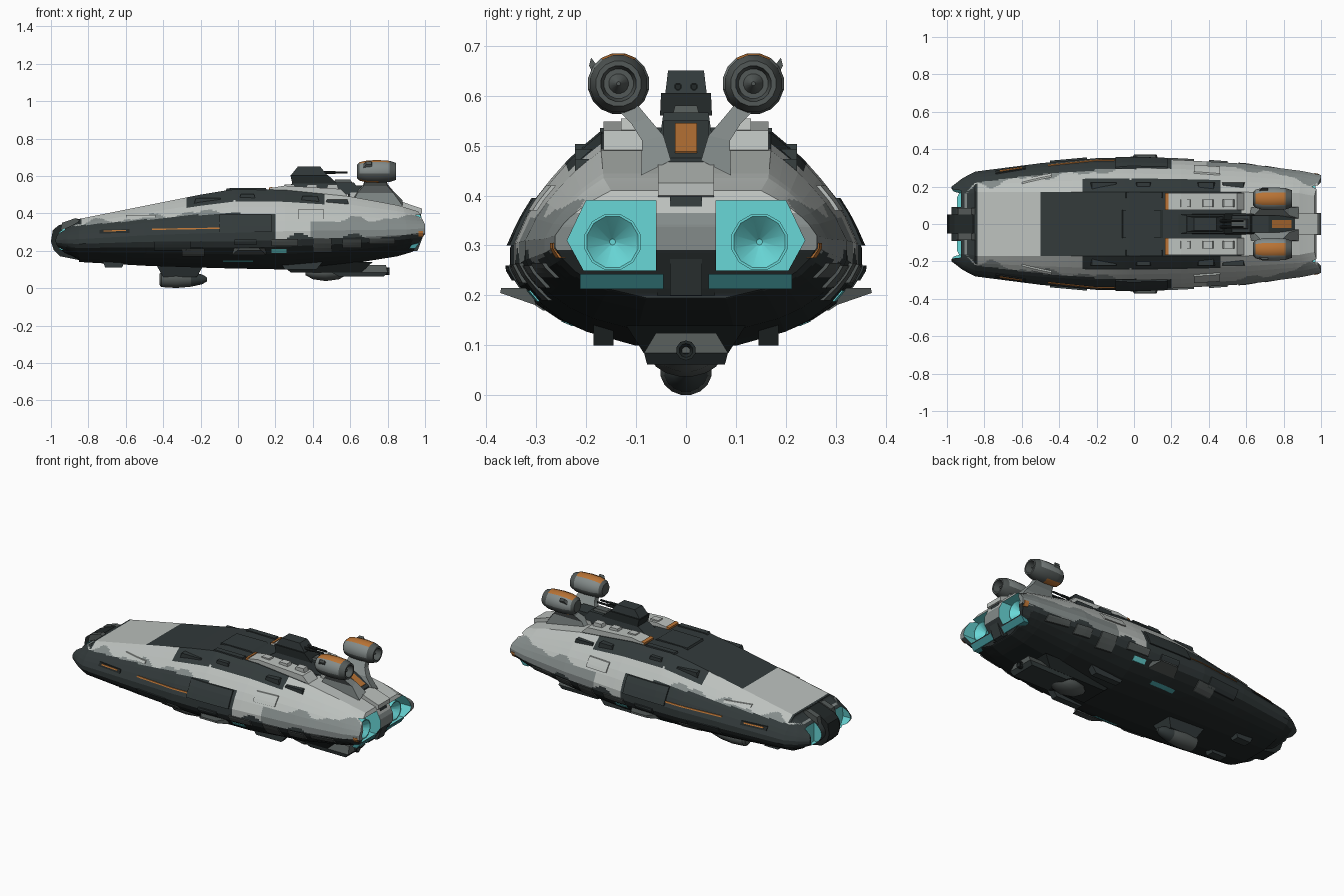
import bpy, bmesh, math
from math import sin, cos, pi

if "Cube" in bpy.data.objects:
    bpy.data.objects.remove(bpy.data.objects["Cube"])

COLORS = {"charcoal": (.032, .042, .043), "light_grey": (.50, .53, .51), "mid_grey": (.23, .26, .255),
          "steel": (.085, .098, .095), "near_black": (.016, .021, .021),
          "orange": (.48, .17, .035), "cyan_glow": (.14, .68, .68), "teal": (.06, .33, .35)}
MATS, IDX = [], {}
for n, c in COLORS.items():
    m = bpy.data.materials.new(n)
    m.diffuse_color = (*c, 1)
    m.use_nodes = True
    m.node_tree.nodes["Principled BSDF"].inputs["Base Color"].default_value = m.diffuse_color
    IDX[n] = len(MATS)
    MATS.append(m)


def make(name, verts, faces, mat, smooth=False):
    """mat is a colour name or a rule(centre, normal) -> colour name"""
    me = bpy.data.meshes.new(name)
    me.from_pydata(verts, [], faces)
    for m in MATS:
        me.materials.append(m)
    bm = bmesh.new()
    bm.from_mesh(me)
    bmesh.ops.recalc_face_normals(bm, faces=bm.faces)
    for f in bm.faces:
        f.material_index = IDX[mat(f.calc_center_median(), f.normal) if callable(mat) else mat]
    bm.to_mesh(me)
    bm.free()
    ob = bpy.data.objects.new(name, me)
    bpy.context.collection.objects.link(ob)
    if smooth:
        bpy.ops.object.select_all(action='DESELECT')
        ob.select_set(True)
        bpy.context.view_layer.objects.active = ob
        bpy.ops.object.shade_smooth_by_angle(angle=math.radians(35))
    return ob


def rings(name, rows, mat, smooth=False):
    """loft closed rings of equal length and cap both ends"""
    n = len(rows[0])
    faces = [(i*n+j, i*n+(j+1) % n, (i+1)*n+(j+1) % n, (i+1)*n+j) for i in range(len(rows)-1) for j in range(n)]
    faces += [tuple(range(n)), tuple(range((len(rows)-1)*n, len(rows)*n))]
    return make(name, [v for r in rows for v in r], faces, mat, smooth)


def block(name, lo, hi, mat):
    """frustum between two rectangles (x0, x1, y0, y1, z)"""
    return rings(name, [[(a, c, z), (b, c, z), (b, d, z), (a, d, z)] for a, b, c, d, z in (lo, hi)], mat)


def prism(name, prof, y0, y1, mat):
    """side profile (x, z) extruded across y"""
    return rings(name, [[(x, y, z) for x, z in prof] for y in (y0, y1)], mat)


def lathe(name, prof, y, z, mat, n=16, sy=1.0):
    """profile (x, radius) turned about the x direction"""
    return rings(name, [[(x, y+sy*r*cos(2*pi*(k+.5)/n), z+r*sin(2*pi*(k+.5)/n)) for k in range(n)]
                        for x, r in prof], mat, True)


# ---- hull shape: x, top z, deck half width, half width, widest z, bottom z
ST = [(-1, .315, .16, .20, .25, .19), (-.93, .35, .165, .245, .25, .15), (-.85, .37, .17, .28, .25, .14),
      (-.5, .44, .17, .325, .265, .12), (-.2, .50, .17, .352, .27, .11), (-.02, .53, .17, .352, .27, .105),
      (.25, .525, .17, .342, .28, .10), (.6, .49, .17, .322, .29, .13), (.9, .435, .165, .283, .3, .178),
      (1, .41, .15, .262, .31, .195)]
UP = [(0, 1), (.17, .9), (.36, .78), (.55, .63), (.72, .48), (.86, .32), (1, .1)]
LOW = [(1, .12), (.92, .32), (.78, .54), (.6, .72), (.4, .85), (0, 1)]
NX, SUB = 160, 4


def params(x):
    for a, b in zip(ST, ST[1:]):
        if x <= b[0]:
            t = (x-a[0])/(b[0]-a[0])
            return [p+(q-p)*t for p, q in zip(a, b)]
    return ST[-1]


def section(x):
    _, zt, yt, w, zm, zb = params(x)
    yb = .3*w
    return [(yt+(w-yt)*a, zm+(zt-zm)*b) for a, b in UP] + [(yb+(w-yb)*a, zm-(zm-zb)*b) for a, b in LOW]


def side_y(x, z):
    s = section(x)
    for (ya, za), (yb, zb) in zip(s, s[1:]):
        if zb <= z <= za:
            return ya+(yb-ya)*(za-z)/(za-zb+1e-9)
    return s[0][0] if z > s[0][1] else s[-1][0]


def hull_color(c, n):
    x, y, z = c
    _, zt, yt, w, zm, zb = params(max(-1, min(1, x)))
    h = (z-zm)/(zt-zm)
    wav = .012*sin(23*x)+.008*sin(41*x+1)
    if n.z > .9 and abs(y) < .12 and h > .8:                   # deck
        return "charcoal" if x < -.84 or -.5 < x < .58 else "light_grey"
    if z < zm-.02 and x > .93 or x < -.92:
        return "charcoal"
    if n.z < -.6 or z < zb+.05:                                # belly
        return "near_black"
    if h > .76 and (x < -.84 or -.27 < x < .46):               # deck edges
        return "charcoal"
    if x < -.1:
        edge = .33+.09*(x+.9)
        return "charcoal" if z < edge else "mid_grey" if z < edge+.012+wav else "light_grey"
    if x < .2:
        return "charcoal" if z < .4 else "light_grey"
    if z > .355+wav+.03*(x-.2):
        return "light_grey"
    if z > .275+wav:
        return "mid_grey" if x > .40+wav*3 else "light_grey"
    return "charcoal"


def rake(x, z):
    """lean the bow and stern edges"""
    k = max(0, (abs(x)-.85)/.15)
    if x < 0:
        return x+k*(.025+.04*((z-.255)/.06)**2)
    return x-k*(.065*max(0, min(1, (.29-z)/.09))+.03*max(0, (z-.34)/.06))


rows = []
for i in range(NX+1):
    x = -1+i*2/NX
    s = section(x)
    half = [(a[0]+(b[0]-a[0])*j/SUB, a[1]+(b[1]-a[1])*j/SUB) for a, b in zip(s, s[1:]) for j in range(SUB)] + [s[-1]]
    rows.append([(rake(x, z), y, z) for y, z in half] + [(rake(x, z), -y, z) for y, z in reversed(half)])
n = len(rows[0])
faces = [(i*n+j, i*n+(j+1) % n, (i+1)*n+(j+1) % n, (i+1)*n+j) for i in range(NX) for j in range(n)]
for o in (0, NX*n):                                            # end caps as strips
    faces += [(o+j, o+j+1, o+n-2-j, o+n-1-j) for j in range(n//2-1)]
hull = make("hull", [v for r in rows for v in r], faces, hull_color)

# glowing engine and bow bays cut into the hull
for s in (1, -1):
    for x0, x1, p in ((.90, 1.2, [(.06, .25), (.205, .25), (.238, .31), (.2, .39), (.06, .39)]),
                      (-1.2, -.925, [(.09, .205), (.165, .205), (.19, .25), (.175, .34), (.09, .34)])):
        cut = rings("bay_cutter", [[(x, s*y, z) for y, z in p] for x in (x0, x1)], "cyan_glow")
        cut.hide_render = True
        mod = hull.modifiers.new("bay", 'BOOLEAN')
        mod.operation, mod.solver, mod.object = 'DIFFERENCE', 'EXACT', cut
        dg = bpy.context.evaluated_depsgraph_get()
        me = bpy.data.meshes.new_from_object(hull.evaluated_get(dg))
        hull.modifiers.clear()
        hull.data = me
        bpy.data.objects.remove(cut)


def skin(name, s, x0, x1, z0, z1, mat, t=.005, rise=0.0):
    """plate that follows the flank; rise tilts it along x"""
    rws = []
    for i in range(9):
        x = x0+(x1-x0)*i/8
        zs = [z0+(z1-z0)*j/3+rise*i/8 for j in range(4)]
        rws.append([(x, s*(side_y(x, z)+t), z) for z in zs] +
                   [(x, s*(side_y(x, z)-.01), z) for z in reversed(zs)])
    rings(name, rws, mat)


def pod_color(c, nn):
    if abs(nn.z) > .75 and abs(c.z-.624) > .045 and .66 < c.x < (.82 if nn.z > 0 else .76):
        return "orange"
    return "steel" if c.x > .8 or c.x < .66 or nn.z < -.3 else "mid_grey"


for s in (1, -1):
    # engine nozzles and the glowing strip under each bay
    lathe("engine_nozzle", [(.89, .05), (.955, .058), (.955, .053), (.91, .006)], s*.147, .307, "cyan_glow", 12)
    rings("stern_lower_glow", [[(rake(1, z)+d, s*y, z) for d, z in ((.004, .213), (.004, .243), (-.03, .243), (-.03, .213))]
                               for y in (.045, .212)], "teal")
    # painted stripes and lit slits
    skin("orange_stripe", s, -.46, -.1, .311, .318, "orange", .004, .006)
    skin("bow_vent", s, -.74, -.58, .292, .312, "near_black", .006, .004)
    skin("bow_vent_stripe", s, -.72, -.6, .302, .308, "orange", .009, .004)
    skin("stern_stripe", s, .965, .99, .275, .305, "orange", .003)
    skin("belly_window", s, -.08, .08, .139, .149, "teal", .004)
    skin("flank_window", s, .18, .26, .188, .21, "cyan_glow", .004)
    # flank armour panels
    for x0, x1, z0, z1, c in ((-.1, .18, .3, .395, "charcoal"), (.18, .32, .225, .262, "steel"),
                              (.40, .50, .19, .265, "steel"), (.56, .66, .215, .26, "steel"),
                              (.70, .84, .235, .265, "steel"), (.32, .46, .37, .42, "light_grey"),
                              (-.02, .10, .23, .26, "charcoal"), (-.45, -.25, .2, .25, "charcoal"),
                              (-.6, -.44, .378, .39, "light_grey"), (-.3, -.18, .17, .21, "steel")):
        skin("flank_panel", s, x0, x1, z0, z1, c, .009)
    # side sponson fins
    rings("side_fin", [[(-.03, s*.30, .18), (.15, s*.30, .18), (.15, s*.31, .215), (-.03, s*.31, .215)],
                       [(.0, s*.372, .205), (.12, s*.372, .205), (.11, s*.37, .215), (.01, s*.37, .215)]], "steel")
    # shoulder boxes along the deck edge
    a, b = sorted((s*.185, s*.222))
    for x0, x1, z in ((-.24, -.08, .475), (.0, .1, .495), (.33, .44, .485), (.46, .6, .465)):
        block("shoulder_box", (x0, x1, a, b, z-.04), (x0+.015, x1-.015, a, b, z+.008), "charcoal")
    # raised light deck housings
    a, b = sorted((s*.075, s*.165))
    prism("deck_housing", [(.17, .5), (.17, .535), (.25, .548), (.55, .53), (.6, .48)], a, b, "light_grey")
    prism("housing_trim", [(.165, .5), (.165, .537), (.185, .542), (.185, .5)], a, b, "orange")
    a, b = sorted((s*.09, s*.13))
    for x in (.24, .36, .47):
        block("housing_hatch", (x, x+.07, a, b, .52), (x+.01, x+.06, a, b, .554), "light_grey")
    a, b = sorted((s*.14, s*.172))
    block("deck_rail", (-.06, .16, a, b, .50), (-.04, .15, a, b, .535), "charcoal")
    # nacelle pods on struts
    lathe("nacelle", [(.635, .035), (.65, .05), (.69, .06), (.75, .062), (.81, .058), (.845, .046),
                      (.845, .036), (.80, .03), (.80, .02), (.83, .004)], s*.135, .624, pod_color, 16)
    rings("nacelle_fin", [[(.66, s*.17, .65), (.72, s*.17, .65), (.72, s*.18, .63), (.66, s*.18, .63)],
                          [(.685, s*.19, .676), (.715, s*.19, .676), (.715, s*.194, .66), (.685, s*.194, .66)]], "steel")
    rings("nacelle_strut", [[(a, s*u, z), (b, s*u, z), (b, s*v, z-dz), (a, s*v, z-dz)] for a, b, u, v, z, dz in
                            ((.60, .88, .03, .09, .47, .03), (.64, .83, .045, .088, .52, .01),
                             (.67, .80, .075, .11, .555, .01), (.68, .79, .1, .14, .585, .01))], "mid_grey")
    # bow cheek blocks, ventral boxes
    a, b = sorted((s*.05, s*.085))
    prism("bow_cheek", [(-.95, .31), (-.94, .35), (-.87, .374), (-.84, .36), (-.84, .31)], a, b, "steel")
    a, b = sorted((s*.08, s*.13))
    block("belly_box", (-.71, -.62, a, b, .11), (-.73, -.6, a, b, .16), "charcoal")
    a, b = sorted((s*.145, s*.185))
    block("belly_box", (.25, .42, a, b, .10), (.22, .46, a, b, .15), "charcoal")
    # twin gun barrels
    lathe("gun_barrel", [(.44, .008), (.52, .008), (.52, .006), (.585, .006)], s*.016, .618, "near_black", 8)

# bow centre block
prism("bow_block", [(-.985, .205), (-1, .25), (-.99, .31), (-.96, .335), (-.86, .372), (-.82, .36), (-.85, .15), (-.95, .17)],
      -.052, .052, "near_black")
# forward deck plate
prism("deck_plate", [(-.07, .51), (-.06, .534), (.14, .536), (.18, .51)], -.075, .075, "charcoal")
# stern divider, ridge and tower
prism("stern_divider", [(.85, .40), (.965, .40), (.975, .3), (.94, .2), (.8, .19)], -.058, .058, "near_black")
prism("stern_divider_rib", [(.85, .405), (.975, .405), (.998, .3), (.96, .2), (.8, .19)], -.032, .032, "charcoal")
prism("stern_ridge", [(.58, .42), (.6, .51), (.72, .515), (.985, .425), (.985, .40), (.9, .38)], -.056, .056, "light_grey")
prism("tower", [(.58, .46), (.6, .55), (.72, .55), (.86, .475), (.86, .44)], -.045, .045, "charcoal")
prism("tower_patch", [(.735, .537), (.84, .481), (.843, .488), (.738, .545)], -.022, .022, "orange")
# turret
block("turret_base", (.2, .66, -.055, .055, .5), (.3, .62, -.045, .045, .566), "charcoal")
block("turret_lower", (.29, .53, -.052, .052, .56), (.28, .48, -.05, .05, .605), "near_black")
block("turret_head", (.28, .48, -.042, .042, .60), (.32, .44, -.036, .036, .65), "charcoal")
block("turret_sensor", (.5, .62, -.03, .03, .55), (.52, .6, -.022, .022, .58), "steel")
# ventral sensor pod and its pylon
lathe("sensor_pod", [(-.42, .03), (-.41, .042), (-.33, .047), (-.25, .04), (-.19, .026), (-.165, .01)], 0, .047,
      lambda c, nn: "steel" if c.x < -.24 else "charcoal", 16, 1.1)
block("sensor_pylon", (-.40, -.22, -.045, .045, .06), (-.44, -.18, -.075, .075, .13), "charcoal")
# belly dome, rear keel pod
lathe("belly_dome", [(.36, .012), (.40, .035), (.47, .045), (.54, .035), (.58, .012)], 0, .082, "steel", 16, 1.6)
block("keel_plate", (.28, .66, -.085, .085, .085), (.22, .72, -.12, .12, .14), "near_black")
block("keel_pod", (.54, .78, -.078, .078, .062), (.5, .8, -.084, .084, .085), "charcoal")
block("keel_pod_top", (.5, .8, -.084, .084, .085), (.52, .79, -.06, .06, .125), "steel")
lathe("keel_nozzle", [(.78, .02), (.81, .02), (.81, .014), (.79, .004)], 0, .09, "near_black", 10)
